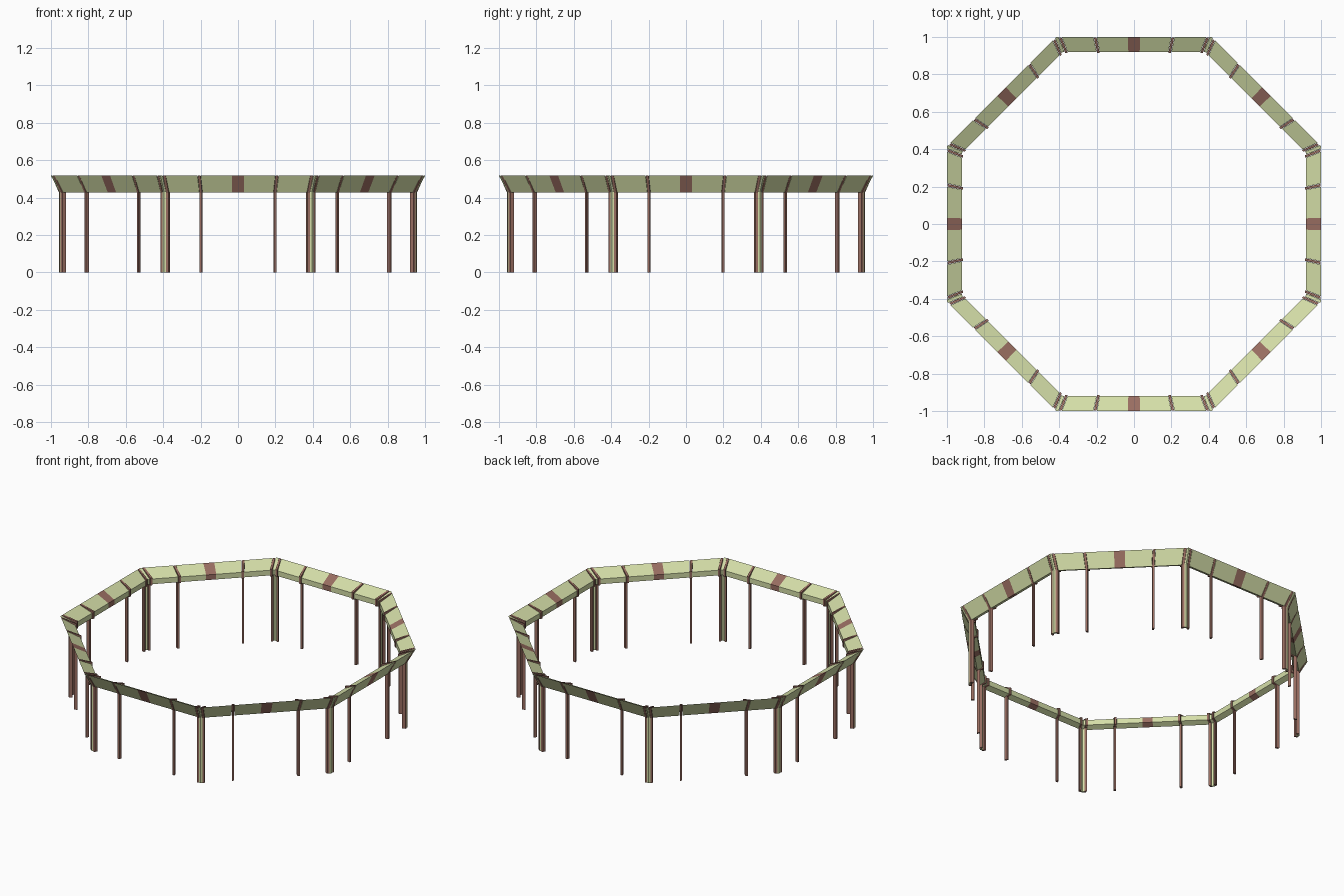
import bpy, bmesh, math
from mathutils import Matrix

cube = bpy.data.objects.get("Cube")
if cube:
    bpy.data.objects.remove(cube)


def make_material(name, rgb):
    mat = bpy.data.materials.new(name)
    mat.use_nodes = True
    col = (*rgb, 1)
    mat.diffuse_color = col
    mat.node_tree.nodes["Principled BSDF"].inputs["Base Color"].default_value = col
    return mat


GREEN = make_material("pale_green", (0.66, 0.73, 0.39))
BROWN = make_material("red_brown", (0.32, 0.155, 0.12))

SIDES = 8
CORNER = math.tan(math.pi / SIDES)

# Cross-sections as (distance from centre, height)
RAIL = [(1.0, 0.517), (0.92, 0.476), (0.92, 0.442), (0.953, 0.427)]
RIB = [(0.998, 0.518), (0.914, 0.485), (0.914, 0.438), (0.956, 0.425)]


def upright(inner, outer, top=0.44):
    return [(outer, top), (inner, top), (inner, 0), (outer, 0)]


def add_piece(bm, profile, start, end):
    """Extrude a section along the front side; the ends follow radial lines."""
    rings = [[bm.verts.new((t * r, -r, z)) for r, z in profile] for t in (start, end)]
    n = len(profile)
    for i in range(n):
        j = (i + 1) % n
        bm.faces.new((rings[0][i], rings[0][j], rings[1][j], rings[1][i]))
    bm.faces.new(rings[0])
    bm.faces.new(rings[1])


def make_part(name, profile, spans, mat):
    """Build the spans on one side, then repeat them around the ring."""
    bm = bmesh.new()
    for start, end in spans:
        add_piece(bm, profile, start, end)
    side = list(bm.verts) + list(bm.edges) + list(bm.faces)
    for k in range(1, SIDES):
        copy = bmesh.ops.duplicate(bm, geom=side)["geom"]
        verts = [g for g in copy if isinstance(g, bmesh.types.BMVert)]
        turn = Matrix.Rotation(k * math.tau / SIDES, 3, 'Z')
        bmesh.ops.rotate(bm, verts=verts, cent=(0, 0, 0), matrix=turn)
    bmesh.ops.recalc_face_normals(bm, faces=bm.faces)
    mesh = bpy.data.meshes.new(name)
    bm.to_mesh(mesh)
    bm.free()
    mesh.materials.append(mat)
    obj = bpy.data.objects.new(name, mesh)
    bpy.context.collection.objects.link(obj)


def both(start, end):
    return [(start, end), (-end, -start)]


# Flared rail: panels, painted centre bands and corner caps
make_part("rail_panels", RAIL, both(0.033, 0.199) + both(0.217, 0.386), GREEN)
make_part("centre_bands", RAIL, [(-0.033, 0.033)], BROWN)
make_part("corner_caps", RAIL, both(0.404, CORNER), GREEN)

# Brackets wrapped around the rail
make_part("rail_brackets", RIB, both(0.201, 0.215) + both(0.388, 0.402), BROWN)

# Uprights below the brackets, and the folded strips at the corners
make_part("posts", upright(0.937, 0.956), both(0.202, 0.215) + both(0.388, 0.402), BROWN)
make_part("corner_strips", upright(0.944, 0.954), both(0.402, CORNER), GREEN)
